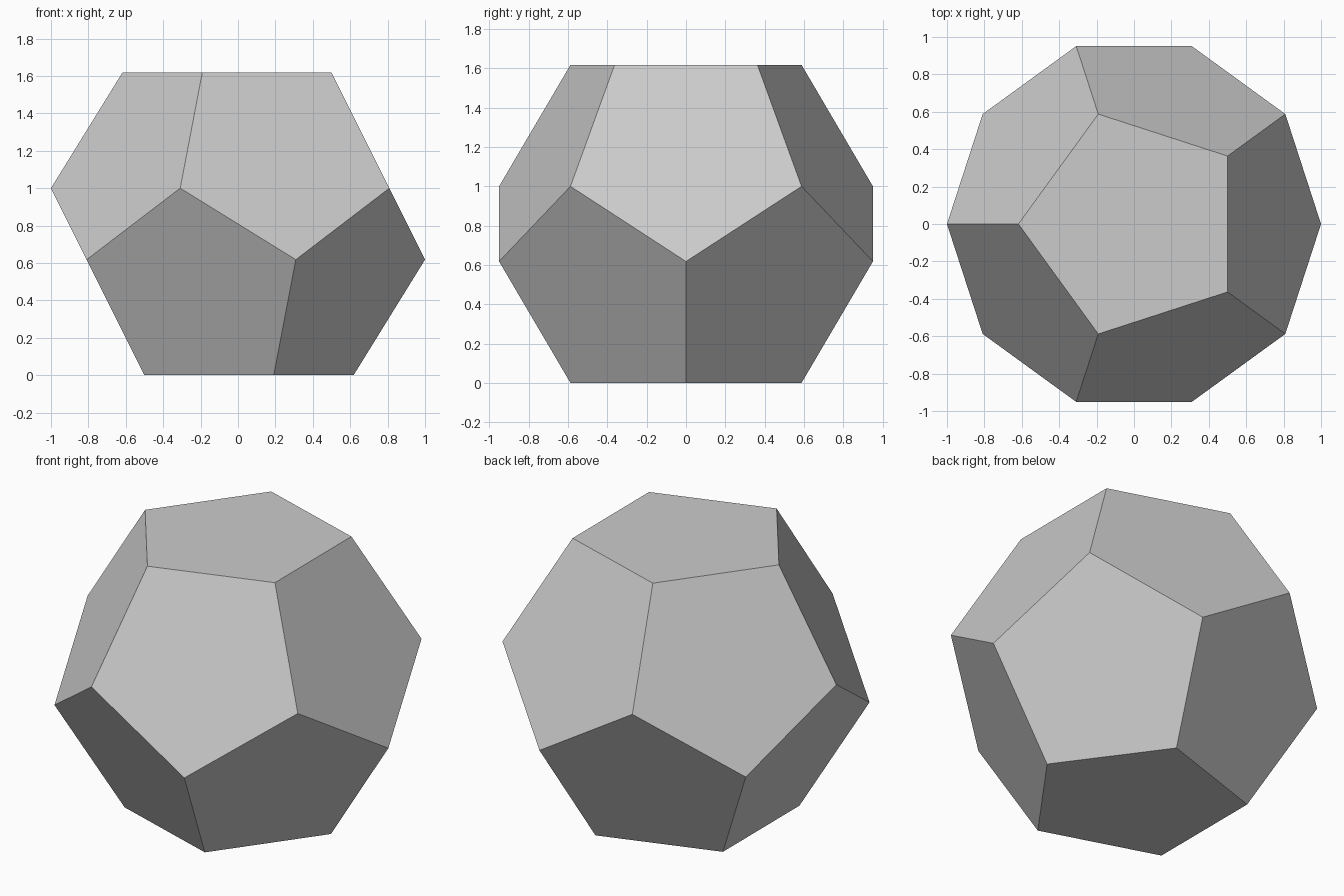
import bpy
import bmesh
from math import sin, cos, radians, sqrt

if "Cube" in bpy.data.objects:
    bpy.data.objects.remove(bpy.data.objects["Cube"])

PHI = (1 + sqrt(5)) / 2
bm = bmesh.new()


def ring(radius, z, start):
    """Five vertices evenly spaced on a horizontal circle."""
    return [bm.verts.new((radius * cos(radians(start + 72 * i)),
                          radius * sin(radians(start + 72 * i)), z)) for i in range(5)]


# Four vertex rings, from the base to the top
base = ring(1 / PHI, 0, 0)
low = ring(1, 1 / PHI, 0)
high = ring(1, 1, 36)
top = ring(1 / PHI, PHI, 36)

# Bottom and top pentagons, then the two belts of five pentagons
bm.faces.new(base[::-1])
bm.faces.new(top)
for i in range(5):
    j = (i + 1) % 5
    bm.faces.new((base[i], base[j], low[j], high[i], low[i]))
    bm.faces.new((high[i], low[j], high[j], top[j], top[i]))

mesh = bpy.data.meshes.new("dodecahedron")
bm.to_mesh(mesh)
bm.free()
bpy.context.collection.objects.link(bpy.data.objects.new("dodecahedron", mesh))
